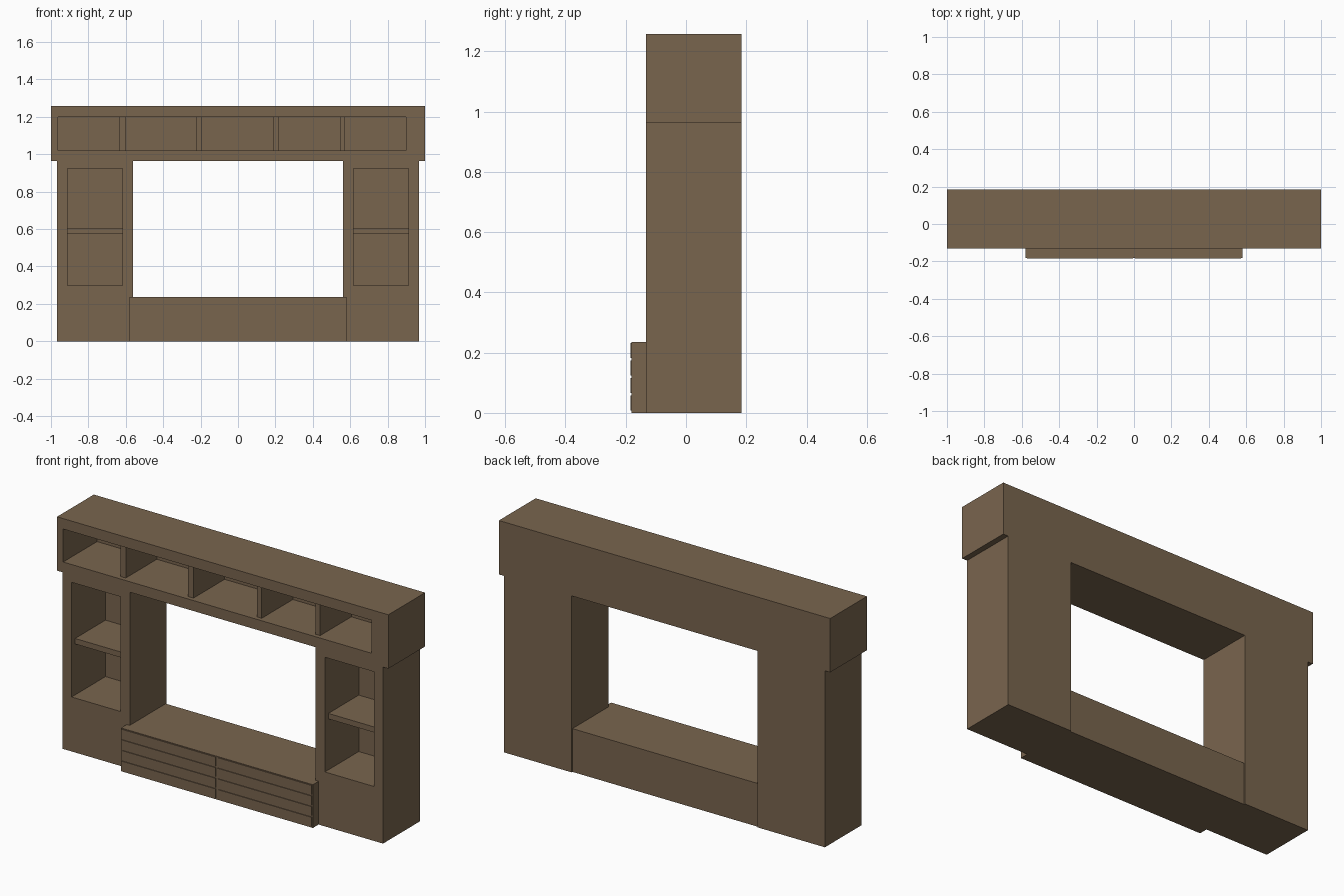
import bpy
import bmesh
from mathutils import Vector

if "Cube" in bpy.data.objects:
    bpy.data.objects.remove(bpy.data.objects["Cube"])

# One brown wood colour for everything
wood = bpy.data.materials.new("brown_wood")
wood.diffuse_color = (0.191, 0.130, 0.076, 1)
wood.use_nodes = True
wood.node_tree.nodes["Principled BSDF"].inputs["Base Color"].default_value = wood.diffuse_color

FRONT, BACK, NICHE_BACK = -0.132, 0.185, 0.16


def add_box(bm, x, y, z):
    verts = bmesh.ops.create_cube(bm, size=1)["verts"]
    for v in verts:
        v.co = Vector([r[0] if c < 0 else r[1] for c, r in zip(v.co, (x, y, z))])


def finish(bm, name):
    bmesh.ops.recalc_face_normals(bm, faces=bm.faces)
    mesh = bpy.data.meshes.new(name)
    bm.to_mesh(mesh)
    bm.free()
    mesh.materials.append(wood)
    obj = bpy.data.objects.new(name, mesh)
    bpy.context.collection.objects.link(obj)
    return obj


def box(name, x, y, z):
    bm = bmesh.new()
    add_box(bm, x, y, z)
    return finish(bm, name)


def niche_box(name, x, z, open_x, open_z):
    """Closed box with one rectangular recess cut into its front."""
    bm = bmesh.new()
    add_box(bm, x, (FRONT, BACK), z)
    bm.normal_update()
    face = min(bm.faces, key=lambda f: f.calc_center_median().y)
    mx, mz = sum(x) / 2, sum(z) / 2
    bmesh.ops.inset_individual(bm, faces=[face], thickness=0.01)
    for v in face.verts:
        v.co.x = open_x[0] if v.co.x < mx else open_x[1]
        v.co.z = open_z[0] if v.co.z < mz else open_z[1]
    inner = bmesh.ops.extrude_discrete_faces(bm, faces=[face])["faces"][0]
    for v in inner.verts:
        v.co.y = NICHE_BACK
    return finish(bm, name)


# Top cabinet with its dividers
niche_box("top_cabinet", (-1, 1), (0.963, 1.257), (-0.963, 0.898), (1.02, 1.2))
for i, (a, b) in enumerate([(-0.634, -0.602), (-0.225, -0.193),
                            (0.19, 0.219), (0.545, 0.572)]):
    box(f"top_divider_{i + 1}", (a, b), (FRONT + 0.024, NICHE_BACK), (1.02, 1.2))

# Side columns, each with one shelf
for side, s in (("left", -1), ("right", 1)):
    def span(a, b):
        return tuple(sorted((s * a, s * b)))
    niche_box(f"{side}_column", span(0.561, 0.968), (0, 0.963),
              span(0.617, 0.912), (0.297, 0.923))
    box(f"{side}_shelf", span(0.617, 0.912), (FRONT + 0.03, NICHE_BACK), (0.575, 0.605))

# Low cabinet: body between the columns, wider drawer section in front
box("low_cabinet_body", (-0.561, 0.561), (FRONT, 0.178), (0, 0.236))
box("low_cabinet_front", (-0.579, 0.579), (-0.181, FRONT), (0, 0.236))

# Drawer fronts, two columns of four
for side, s in (("left", -1), ("right", 1)):
    for row in range(4):
        z = 0.008 + row * 0.058
        box(f"{side}_drawer_{row + 1}", tuple(sorted((s * 0.006, s * 0.573))),
            (-0.185, -0.181), (z, z + 0.05))
